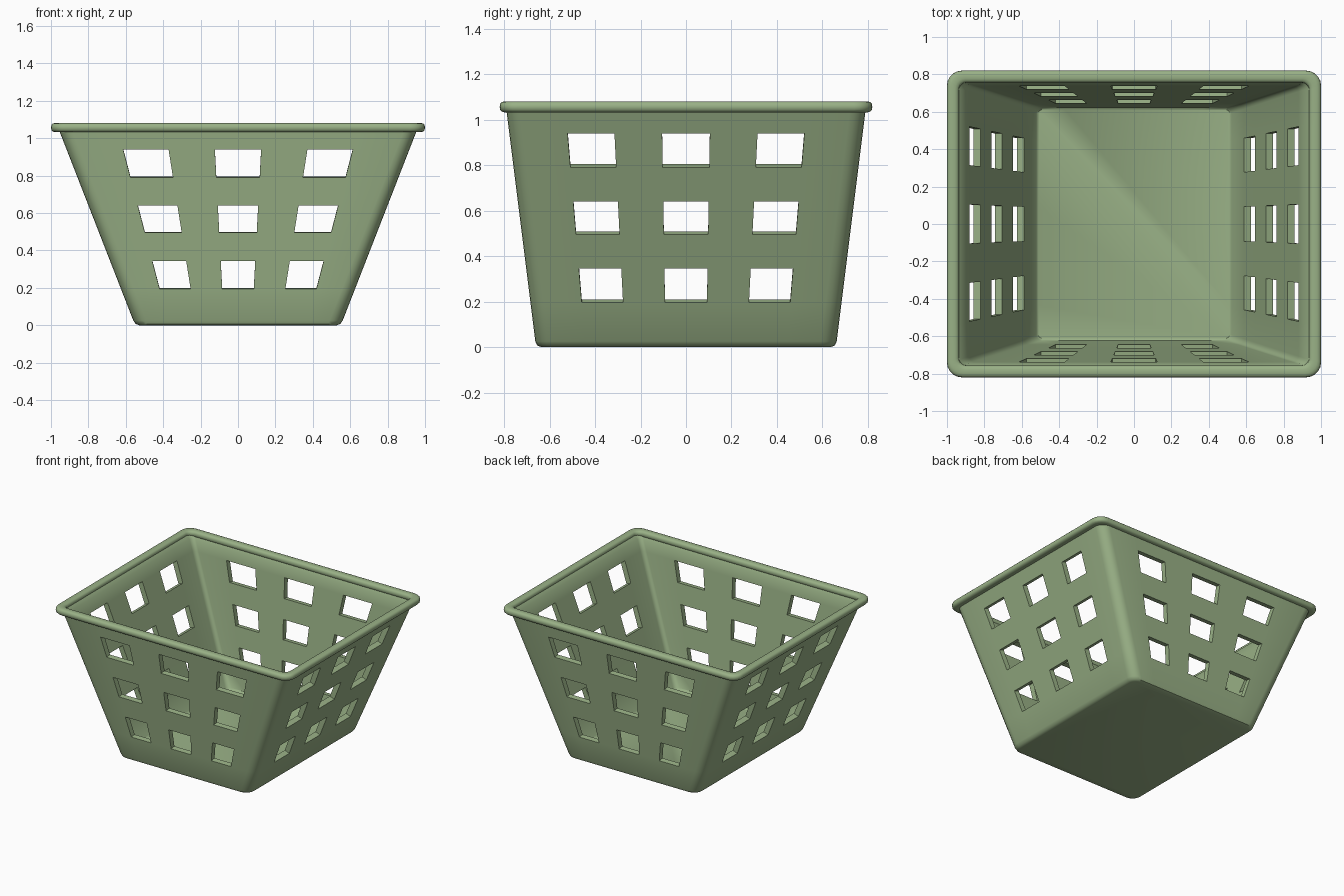
import bpy, bmesh, math
from mathutils import Vector

if "Cube" in bpy.data.objects:
    bpy.data.objects.remove(bpy.data.objects["Cube"])

green = bpy.data.materials.new("sage green plastic")
green.diffuse_color = (0.32, 0.44, 0.24, 1)
green.use_nodes = True
green.node_tree.nodes["Principled BSDF"].inputs["Base Color"].default_value = green.diffuse_color

COLS = [-0.67, -0.405, -0.135, 0.135, 0.405, 0.67]   # hole edges as fraction of half width
ARC = 5                                              # corner segments
N = 4 * (len(COLS) + ARC + 1)


def outline(hx, hy, r):
    """Rounded rectangle: list of (x, y, normal angle)."""
    pts = []
    for k in range(4):
        a0 = k * math.pi / 2
        n = Vector((round(math.cos(a0)), round(math.sin(a0))))
        t = Vector((-n.y, n.x))
        dist, half = (hx, hy) if k % 2 == 0 else (hy, hx)
        for c in COLS:
            p = n * dist + t * (c * half)
            pts.append((p.x, p.y, a0))
        centre = n * (dist - r) + t * (half - r)
        for i in range(ARC + 1):
            a = a0 + math.pi / 2 * i / ARC
            pts.append((centre.x + r * math.cos(a), centre.y + r * math.sin(a), a))
    return pts


def wall_ring(bm, z, inset=0.0, thick=0.0, fixed_z=None):
    """One horizontal loop of the tapered wall, pushed inward along the wall normal."""
    verts = []
    hx, hy = 0.55 + 0.39 * z - inset, 0.66 + 0.125 * z - inset
    for x, y, a in outline(hx, hy, 0.07 - inset):
        slope = 0.39 * math.cos(a) ** 2 + 0.125 * math.sin(a) ** 2
        n = Vector((math.cos(a), math.sin(a), -slope)).normalized()
        p = Vector((x, y, z)) - n * thick
        if fixed_z is not None:
            p.z = fixed_z
        verts.append(bm.verts.new(p))
    return verts


def strip(bm, a, b, skip=()):
    for i in range(N):
        if i not in skip:
            j = (i + 1) % N
            bm.faces.new((a[i], a[j], b[j], b[i]))


def finish(bm, name):
    bmesh.ops.recalc_face_normals(bm, faces=bm.faces[:])
    me = bpy.data.meshes.new(name)
    bm.to_mesh(me)
    bm.free()
    ob = bpy.data.objects.new(name, me)
    bpy.context.collection.objects.link(ob)
    me.materials.append(green)
    bpy.ops.object.select_all(action='DESELECT')
    ob.select_set(True)
    bpy.context.view_layer.objects.active = ob
    bpy.ops.object.shade_smooth_by_angle(angle=math.radians(40))
    return ob


# Basket body: outer and inner skins with 3 x 3 holes per wall
bm = bmesh.new()
T = 0.04
ROWS = [0.025, 0.195, 0.345, 0.495, 0.64, 0.79, 0.94, 1.02]
outer = [wall_ring(bm, z) for z in ROWS]
inner = [wall_ring(bm, z, 0, T, 0.05 if i == 0 else None) for i, z in enumerate(ROWS)]
per_side = len(COLS) + ARC + 1
holes = [k * per_side + c for k in range(4) for c in (0, 2, 4)]
for r in range(len(ROWS) - 1):
    skip = holes if r in (1, 3, 5) else ()
    strip(bm, outer[r], outer[r + 1], skip)
    strip(bm, inner[r], inner[r + 1], skip)
    for i in skip:
        o = (outer[r][i], outer[r][i + 1], outer[r + 1][i + 1], outer[r + 1][i])
        n = (inner[r][i], inner[r][i + 1], inner[r + 1][i + 1], inner[r + 1][i])
        for e in range(4):
            f = (e + 1) % 4
            bm.faces.new((o[e], o[f], n[f], n[e]))

# Rounded underside
low = wall_ring(bm, 0.007, 0.006)
base = wall_ring(bm, 0.0, 0.022)
strip(bm, outer[0], low)
strip(bm, low, base)
bm.faces.new(base)
# Inside floor
floor = wall_ring(bm, 0.025, 0.012, T, 0.04)
strip(bm, inner[0], floor)
bm.faces.new(floor)
# Top edge flaring into the rim
top_out = wall_ring(bm, 1.055)
top_in = wall_ring(bm, 1.055, 0, 0.02, 1.06)
strip(bm, outer[-1], top_out)
strip(bm, inner[-1], top_in)
strip(bm, top_out, top_in)
finish(bm, "basket_body")

# Rim: rounded bead following the top edge
bm = bmesh.new()
rings = []
SEG = 14
for s in range(SEG):
    a = 2 * math.pi * s / SEG
    ca, sa = math.cos(a), math.sin(a)
    off = 0.032 * math.copysign(abs(ca) ** 0.75, ca)
    z = 1.057 + 0.025 * math.copysign(abs(sa) ** 0.75, sa)
    rings.append([bm.verts.new((x, y, z)) for x, y, _ in
                  outline(0.968 + off, 0.788 + off, 0.06 + off * 0.6)])
for s in range(SEG):
    strip(bm, rings[s], rings[(s + 1) % SEG])
finish(bm, "basket_rim")
